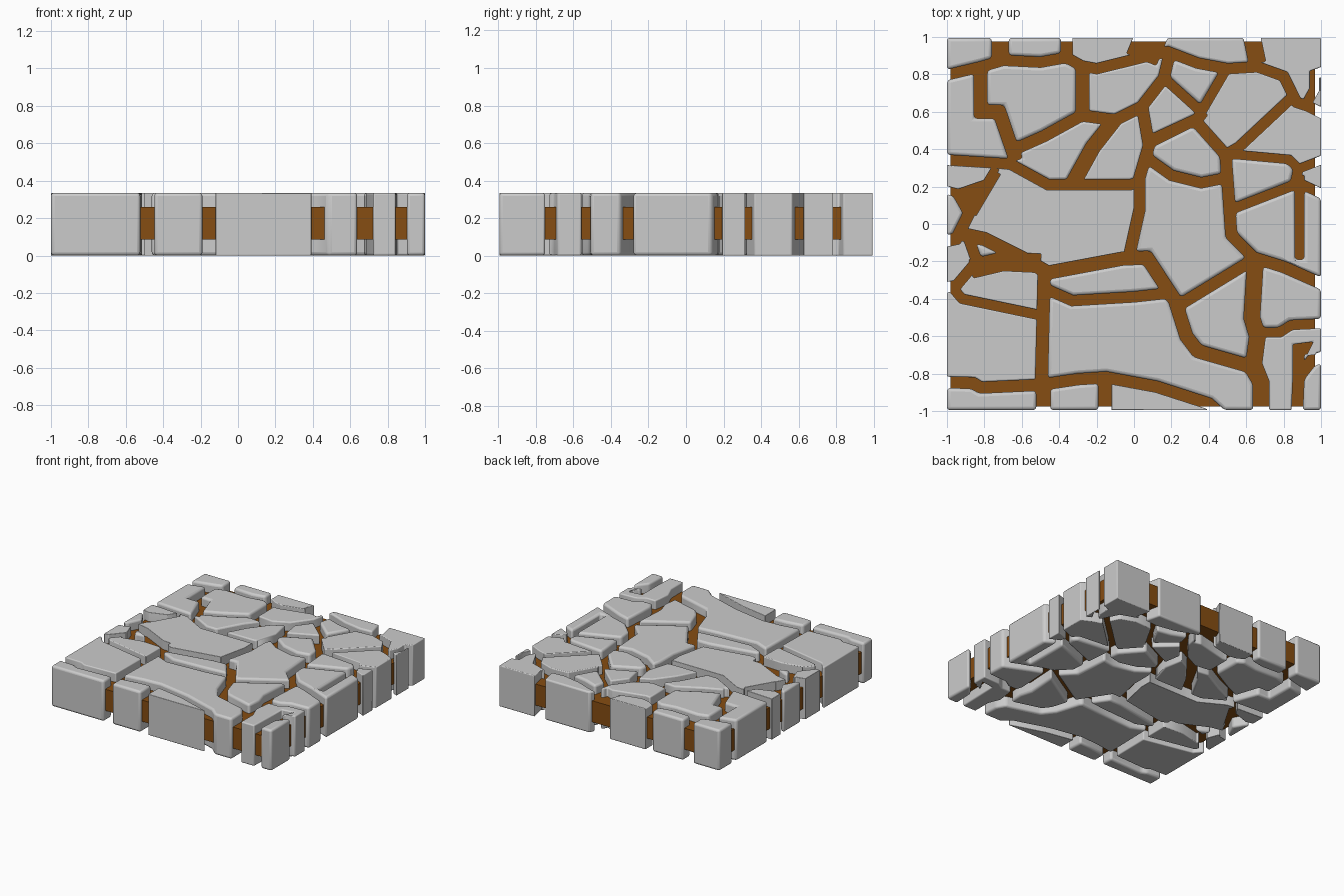
import bpy, bmesh, math
from mathutils import Vector

if "Cube" in bpy.data.objects:
    bpy.data.objects.remove(bpy.data.objects["Cube"])

TOP = 0.335


def box(name, x0, x1, y0, y1, z0, z1):
    bm = bmesh.new()
    bmesh.ops.create_cube(bm, size=1)
    for v in bm.verts:
        v.co = ((x0 + x1) / 2 + v.co.x * (x1 - x0),
                (y0 + y1) / 2 + v.co.y * (y1 - y0),
                (z0 + z1) / 2 + v.co.z * (z1 - z0))
    me = bpy.data.meshes.new(name)
    bm.to_mesh(me)
    bm.free()
    ob = bpy.data.objects.new(name, me)
    bpy.context.collection.objects.link(ob)
    return ob


slab = box("paving_stone", -1, 1, -0.995, 0.995, 0, TOP)
cutters = []


def crack(width, *path):
    """Cut a mitred ribbon of the given width along a path through the slab."""
    pts = [Vector(p) for p in path]
    left, right = [], []
    for i, p in enumerate(pts):
        d0 = (p - pts[i - 1]).normalized() if i else None
        d1 = (pts[i + 1] - p).normalized() if i < len(pts) - 1 else None
        d0, d1 = d0 or d1, d1 or d0
        n0, n1 = Vector((-d0.y, d0.x)), Vector((-d1.y, d1.x))
        n = (n0 + n1).normalized()
        off = n * (width / 2 / max(n.dot(n1), 0.5))
        left.append(p + off)
        right.append(p - off)
    bm = bmesh.new()
    f = bm.faces.new([bm.verts.new((q.x, q.y, -0.2)) for q in right + left[::-1]])
    ext = bmesh.ops.extrude_face_region(bm, geom=[f])
    for v in ext["geom"]:
        if isinstance(v, bmesh.types.BMVert):
            v.co.z = 0.6
    bmesh.ops.recalc_face_normals(bm, faces=bm.faces)
    me = bpy.data.meshes.new("joint_cutter")
    bm.to_mesh(me)
    bm.free()
    ob = bpy.data.objects.new("joint_cutter", me)
    bpy.context.collection.objects.link(ob)
    ob.hide_render = True
    mod = slab.modifiers.new("joint", "BOOLEAN")
    mod.object, mod.operation, mod.solver = ob, "DIFFERENCE", "EXACT"
    cutters.append(ob)


# Joints of the upper rows
crack(.055, (-1.05, .785), (-.82, .84), (-.7, .875), (-.5, .865), (-.36, .89), (-.28, .845), (-.2, .83), (-.04, .87), (.19, .925))
crack(.055, (.17, .925), (.34, .86), (.5, .83), (.66, .84), (.8, .79), (.87, .65), (.93, .63), (1.05, .57))
crack(.09, (-.715, .88), (-.715, 1.05))
crack(.06, (-.36, .88), (-.36, 1.05))
crack(.17, (.04, .88), (.11, 1.05))
crack(.09, (.66, .86), (.62, 1.05))
crack(.05, (.91, .62), (.965, .72), (.965, .8), (1.05, .83))
crack(.07, (-.82, .85), (-.82, .6), (-.72, .6), (-.67, .45), (-.63, .34))
crack(.055, (-1.05, .345), (-.78, .33), (-.66, .32), (-.46, .21), (-.02, .21), (.05, .23))
crack(.06, (-.66, .39), (-.48, .47), (-.28, .58), (-.1, .555), (.04, .625), (.16, .78), (.195, .93))
crack(.07, (-.275, .86), (-.275, .58))
crack(.08, (-.1, .56), (-.22, .41), (-.33, .21))

# Joints of the middle
crack(.06, (.045, .62), (.08, .42), (.03, .25), (.03, .08), (-.03, -.19))
crack(.06, (.08, .44), (.33, .56))
crack(.05, (.16, .78), (.36, .6), (.42, .7), (.5, .84))
crack(.06, (.37, .6), (.33, .55), (.49, .37), (.51, .1), (.52, -.06), (.64, -.18), (.8, -.23), (1.05, -.34))
crack(.055, (.49, .37), (.56, .41), (.87, .7))
crack(.045, (.5, .375), (.83, .345), (.88, .295), (1.05, .36))
crack(.05, (.5, .07), (.86, .21), (.88, .3))
crack(.05, (.88, .22), (1.05, .14))
crack(.05, (.885, .26), (.885, -.19))
crack(.055, (.06, .36), (.2, .26), (.36, .22), (.51, .25))

# Joints of the left side
crack(.04, (-1.05, .195), (-.94, .165), (-.78, .22), (-.74, .3))
crack(.06, (-.74, .28), (-.87, .06))
crack(.06, (-.94, .165), (-.88, .06), (-.95, -.08), (-1.05, -.1))
crack(.07, (-.94, -.05), (-.8, -.08), (-.6, -.18), (-.46, -.26), (-.06, -.185), (.07, -.18), (.22, -.41), (.28, -.6), (.34, -.68), (.62, -.76), (.68, -.86))
crack(.1, (-.87, -.24), (-.7, -.2), (-.5, -.21))
crack(.055, (-.89, -.06), (-.84, -.2), (-.95, -.33), (-1.05, -.345))
crack(.05, (-.97, -.34), (-.92, -.4), (-.49, -.49))

# Joints of the lower rows
crack(.065, (-.48, -.24), (-.495, -.86))
crack(.055, (-.49, -.34), (-.33, -.41), (0, -.39), (.18, -.37))
crack(.06, (-1.05, -.845), (-.86, -.85), (-.82, -.875), (-.5, -.86), (-.3, -.83), (-.15, -.82), (.12, -.87), (.4, -.96), (.5, -1.05))
crack(.075, (-.485, -.85), (-.485, -1.05))
crack(.07, (-.155, -.82), (-.155, -1.05))
crack(.06, (.23, -.44), (.64, -.19))
crack(.085, (.65, -.18), (.63, -.5), (.66, -.6), (.64, -.75), (.68, -.85), (.68, -1.05))
crack(.05, (.64, -.58), (.78, -.58), (.84, -.54), (1.05, -.53))
crack(.06, (.87, -1.05), (.88, -.82), (.95, -.73), (1.05, -.7))
crack(.06, (.88, -.83), (.88, -.67), (.96, -.66))

# Bake the cuts and split the slab into single stones
dg = bpy.context.evaluated_depsgraph_get()
cut = bpy.data.meshes.new_from_object(slab.evaluated_get(dg))
slab.modifiers.clear()
slab.data = cut
for ob in cutters:
    bpy.data.objects.remove(ob)
bpy.context.view_layer.objects.active = slab
slab.select_set(True)
bpy.ops.object.mode_set(mode="EDIT")
bpy.ops.mesh.select_all(action="SELECT")
bpy.ops.mesh.separate(type="LOOSE")
bpy.ops.object.mode_set(mode="OBJECT")

# Clean every stone and round its edges
for ob in list(bpy.context.scene.objects):
    bm = bmesh.new()
    bm.from_mesh(ob.data)
    bmesh.ops.remove_doubles(bm, verts=bm.verts, dist=0.004)
    bmesh.ops.dissolve_limit(bm, angle_limit=math.radians(2), verts=bm.verts, edges=bm.edges)
    small = bm.calc_volume() < 0.0009
    bm.to_mesh(ob.data)
    bm.free()
    if small:
        bpy.data.objects.remove(ob)
        continue
    bev = ob.modifiers.new("rounded_edges", "BEVEL")
    bev.width, bev.segments, bev.limit_method = 0.018, 3, "ANGLE"
    bpy.context.view_layer.objects.active = ob
    bpy.ops.object.select_all(action="DESELECT")
    ob.select_set(True)
    bpy.ops.object.shade_smooth_by_angle(angle=math.radians(40))

# Recessed brown mortar bed
mortar = box("mortar", -0.98, 0.967, -0.975, 0.975, 0.085, 0.26)
mat = bpy.data.materials.new("mortar_brown")
mat.diffuse_color = (0.24, 0.075, 0.006, 1)
mat.use_nodes = True
mat.node_tree.nodes["Principled BSDF"].inputs["Base Color"].default_value = mat.diffuse_color
mortar.data.materials.append(mat)
